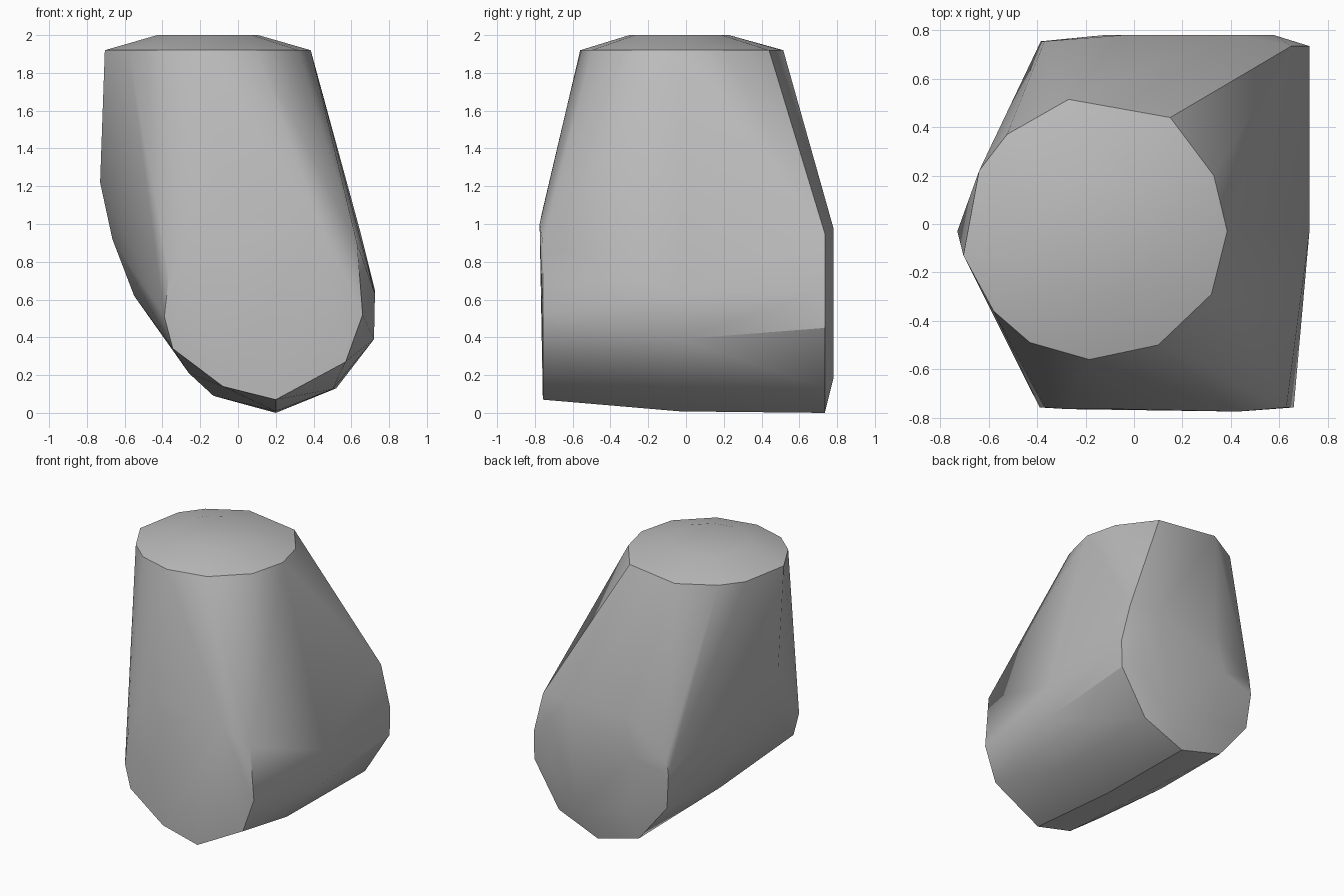
import bpy
import bmesh
from mathutils import Vector

cube = bpy.data.objects.get("Cube")
if cube:
    bpy.data.objects.remove(cube, do_unlink=True)

grey = bpy.data.materials.new("plain grey")
grey.use_nodes = True
colour = (0.5, 0.5, 0.5, 1)
grey.diffuse_color = colour
grey.node_tree.nodes["Principled BSDF"].inputs["Base Color"].default_value = colour


def section(outline, y):
    """Place an x, z outline at one depth."""
    return [Vector((x, y, z)) for x, z in outline]


# Top rim and its shallow dome
rim_outline = [(-.27, .515), (.15, .44), (.33, .2), (.385, -.03), (.32, -.29), (.1, -.5),
               (-.185, -.56), (-.43, -.49), (-.58, -.36), (-.705, -.13), (-.64, .22), (-.525, .37)]
rim = [Vector((x, y, 1.92)) for x, y in rim_outline]
dome_centre = Vector((-.16, -.05, 2.0))
dome = [dome_centre + Vector((p.x + .16, p.y + .05, 0)) * .49 for p in rim]

# Front end face, with its slightly bulged upper arch
front = section([(.2, .07), (.57, .27), (.66, .52), (.63, .9),
                 (-.365, .73), (-.39, .51), (-.345, .34), (-.08, .14)], -.758)
front += section([(-.05, 1.05), (-.27, .93)], -.765) + section([(.43, 1.0)], -.775)

# Back end face, with a flat raised middle
back = section([(.2, 0), (.52, .13), (.72, .45), (.725, .65), (.65, .95),
                (-.36, .375), (-.13, .09)], .735)
back += section([(-.385, .635), (-.37, .75)], .755)
back += section([(.35, .18), (.55, .45), (.58, .8), (.42, .98),
                 (-.05, .98), (-.13, .7), (-.05, .3)], .78)

# Belly and side corners between the two ends
middle = section([(.2, .008), (.72, .39), (.725, .63), (-.26, .21),
                  (-.55, .62), (-.665, .92), (-.73, 1.22)], -.03)
middle += section([(.5, .125)], -.15)

# Wrap the sections in one faceted body
bm = bmesh.new()
for point in rim + dome + front + back + middle:
    bm.verts.new(point)
hull = bmesh.ops.convex_hull(bm, input=bm.verts[:])
spare = {v for v in hull["geom_interior"] + hull["geom_unused"]
         if isinstance(v, bmesh.types.BMVert)}
bmesh.ops.delete(bm, geom=list(spare), context="VERTS")
bmesh.ops.dissolve_limit(bm, angle_limit=.01, verts=bm.verts[:], edges=bm.edges[:])
bmesh.ops.recalc_face_normals(bm, faces=bm.faces[:])

mesh = bpy.data.meshes.new("tapered_block")
bm.to_mesh(mesh)
bm.free()
mesh.materials.append(grey)
body = bpy.data.objects.new("tapered_block", mesh)
bpy.context.collection.objects.link(body)

# Soft facets with crisp rims
bpy.ops.object.select_all(action="DESELECT")
body.select_set(True)
bpy.context.view_layer.objects.active = body
bpy.ops.object.shade_smooth_by_angle(angle=.52)
